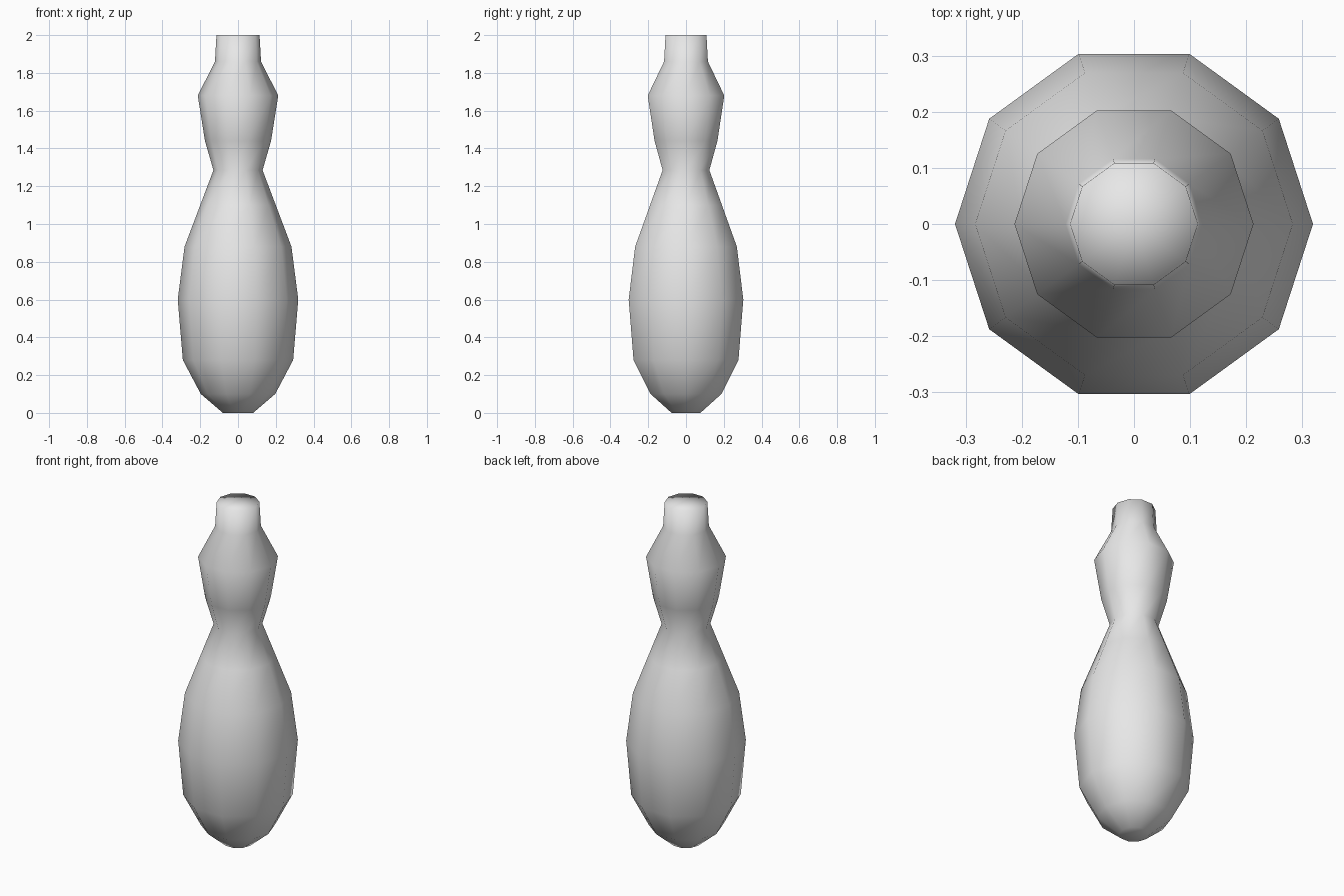
import bpy, bmesh
from math import cos, sin, tau

cube = bpy.data.objects.get("Cube")
if cube:
    bpy.data.objects.remove(cube, do_unlink=True)

SIDES = 10
# radius and height of each ring, base to neck
PROFILE = [(0.08, 0.0), (0.197, 0.10), (0.292, 0.28), (0.319, 0.60),
           (0.283, 0.88), (0.2, 1.10), (0.13, 1.285), (0.175, 1.44),
           (0.213, 1.68), (0.122, 1.86), (0.114, 2.0)]

material = bpy.data.materials.new("light grey")
material.use_nodes = True
grey = (0.8, 0.8, 0.8, 1.0)
material.diffuse_color = grey
material.node_tree.nodes["Principled BSDF"].inputs["Base Color"].default_value = grey

bm = bmesh.new()
rings = [[bm.verts.new((r * cos(tau * i / SIDES), r * sin(tau * i / SIDES), z))
          for i in range(SIDES)] for r, z in PROFILE]

# Turned wall
for low, high in zip(rings, rings[1:]):
    for i in range(SIDES):
        j = (i + 1) % SIDES
        bm.faces.new((low[i], low[j], high[j], high[i]))

# Fan caps at the base and the mouth
for ring, (r, z) in ((rings[0], PROFILE[0]), (rings[-1], PROFILE[-1])):
    centre = bm.verts.new((0, 0, z))
    for i in range(SIDES):
        bm.faces.new((centre, ring[i], ring[(i + 1) % SIDES]))

bmesh.ops.recalc_face_normals(bm, faces=bm.faces)
for face in bm.faces:
    face.smooth = True

mesh = bpy.data.meshes.new("bottle_body")
bm.to_mesh(mesh)
bm.free()
mesh.materials.append(material)
bpy.context.collection.objects.link(bpy.data.objects.new("bottle_body", mesh))
